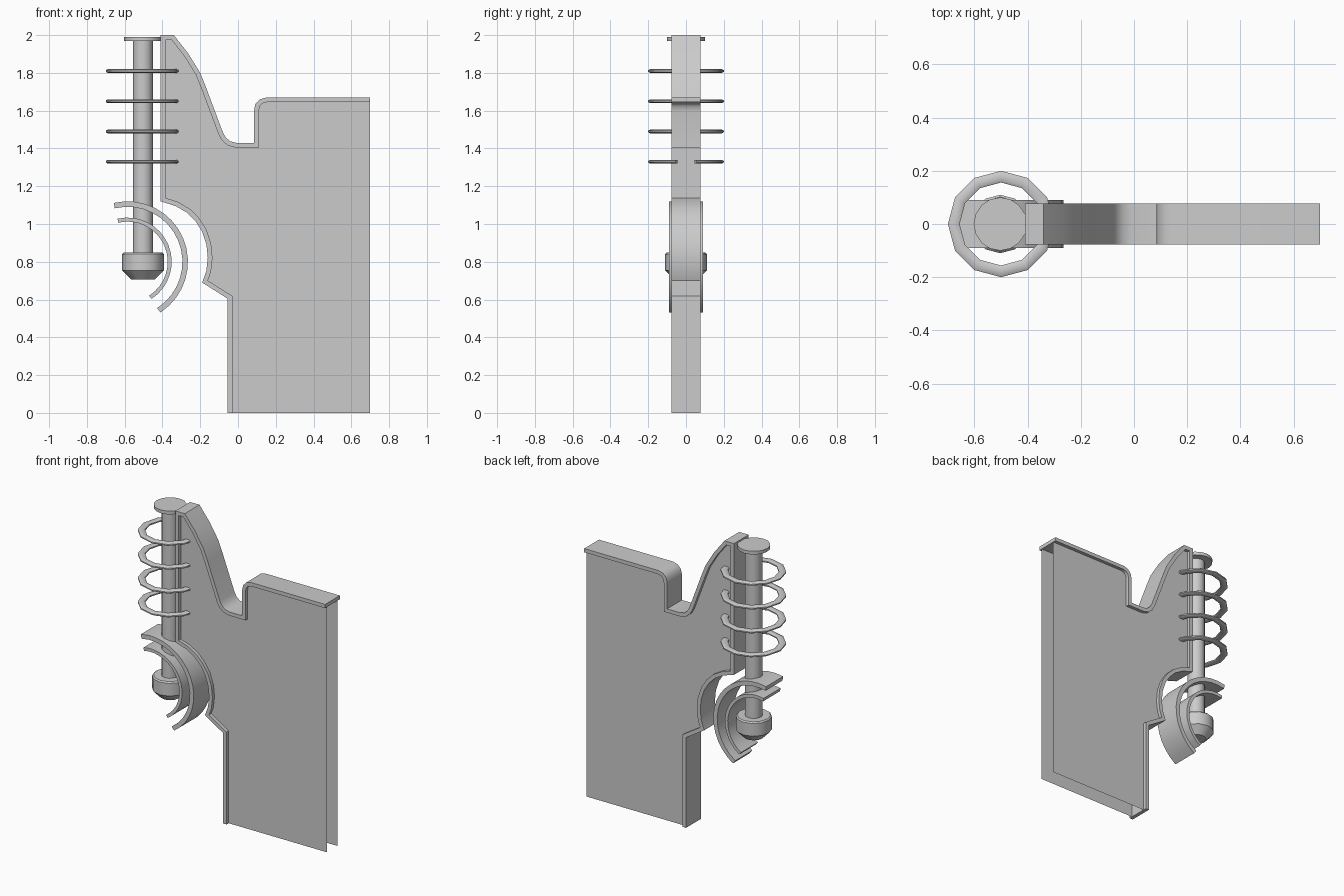
import bpy, bmesh
from math import radians, cos, sin
from mathutils import Vector

if "Cube" in bpy.data.objects:
    bpy.data.objects.remove(bpy.data.objects["Cube"], do_unlink=True)

grey = bpy.data.materials.new("plain_grey")
grey.use_nodes = True
GREY = (0.6, 0.6, 0.6, 1)
grey.diffuse_color = GREY
grey.node_tree.nodes["Principled BSDF"].inputs["Base Color"].default_value = GREY


def finish(bm, name, angle=40):
    bmesh.ops.recalc_face_normals(bm, faces=bm.faces)
    mesh = bpy.data.meshes.new(name)
    bm.to_mesh(mesh)
    bm.free()
    mesh.materials.append(grey)
    for p in mesh.polygons:
        p.use_smooth = True
    mesh.set_sharp_from_angle(angle=radians(angle))
    obj = bpy.data.objects.new(name, mesh)
    bpy.context.collection.objects.link(obj)
    return obj


def offset(path, dist):
    """Mitred copy of an XZ path, moved to the right of its direction."""
    pts = [Vector(p) for p in path]
    out = []
    for i, p in enumerate(pts):
        before = (p - pts[i - 1]).normalized() if i else None
        after = (pts[i + 1] - p).normalized() if i < len(pts) - 1 else None
        normals = [Vector((d.y, -d.x)) for d in (before, after) if d]
        mitre = sum(normals, Vector((0, 0))).normalized()
        out.append(p + mitre * dist / mitre.dot(normals[0]))
    return out


def sweep(name, loops, closed=False):
    """Skin a row of equal cross-section loops."""
    bm = bmesh.new()
    rows = [[bm.verts.new(c) for c in loop] for loop in loops]
    n = len(rows[0])
    for a, b in zip(rows, rows[1:] + rows[:1] if closed else rows[1:]):
        for j in range(n):
            k = (j + 1) % n
            bm.faces.new((a[j], a[k], b[k], b[j]))
    if not closed:
        bm.faces.new(rows[0])
        bm.faces.new(rows[-1])
    return finish(bm, name)


def strip(name, path, half, thick):
    """Solid band following a path, running across the depth."""
    return sweep(name, [
        [(o[0], -half, o[1]), (o[0], half, o[1]), (i[0], half, i[1]), (i[0], -half, i[1])]
        for o, i in zip(path, offset(path, thick))])


def lathe(name, profile, x, sides=12):
    turns = [radians(360 * s / sides) for s in range(sides)]
    return sweep(name, [[(x + r * cos(t), r * sin(t), z) for t in turns] for r, z in profile])


# Rim around the body outline, open at the bottom and the +x end
outline = [(-.055, 0), (-.055, .605), (-.19, .69), (-.168, .75), (-.16, .82), (-.167, .89),
           (-.19, .96), (-.225, 1.015), (-.27, 1.06), (-.33, 1.095), (-.41, 1.12), (-.41, 2),
           (-.34, 2), (-.265, 1.905), (-.2, 1.8), (-.17, 1.725), (-.08, 1.485), (-.065, 1.458),
           (-.042, 1.438), (-.01, 1.43), (.085, 1.43), (.085, 1.6), (.092, 1.635),
           (.115, 1.66), (.15, 1.67), (.7, 1.67)]
RIM = .025
strip("body_rim", outline, .078, RIM)

# Thin side panels set in from the rim edges
panel = offset(outline, RIM / 2) + [Vector((.7, 0))]
for side, y in (("front", -.056), ("back", .056)):
    bm = bmesh.new()
    bm.faces.new([bm.verts.new((p.x, y, p.y)) for p in panel])
    obj = finish(bm, side + "_panel")

# Two concentric curved guards
for name, radius, thick in (("outer_guard", .32, .029), ("inner_guard", .234, .021)):
    arc = [radians(103 - 160 * i / 16) for i in range(17)]
    strip(name, [(-.585 + radius * cos(a), .8 + radius * sin(a)) for a in arc], .09, thick)

# Rod with top disc and tapered foot
ROD_X = -.503
lathe("rod", [(.054, .84), (.054, 1.97)], ROD_X)
lathe("top_disc", [(.1, 1.968), (.1, 1.99)], ROD_X, 16)
lathe("rod_foot", [(.062, .705), (.11, .755), (.11, .84), (.102, .848)], ROD_X)

# Rings around the rod, ending at the panels
section = [(.156, -.004), (.166, -.01), (.19, -.01), (.2, -.004),
           (.2, .004), (.19, .01), (.166, .01), (.156, .004)]
stops = [(17, .967)] + [(30 * i, 1) for i in range(1, 12)] + [(343, .967)]
for n in range(4):
    z = 1.33 + .16 * n
    sweep("ring_%d" % (n + 1), [
        [(-.5 + r * k * cos(radians(a)), r * k * sin(radians(a)), z + h) for r, h in section]
        for a, k in stops])
